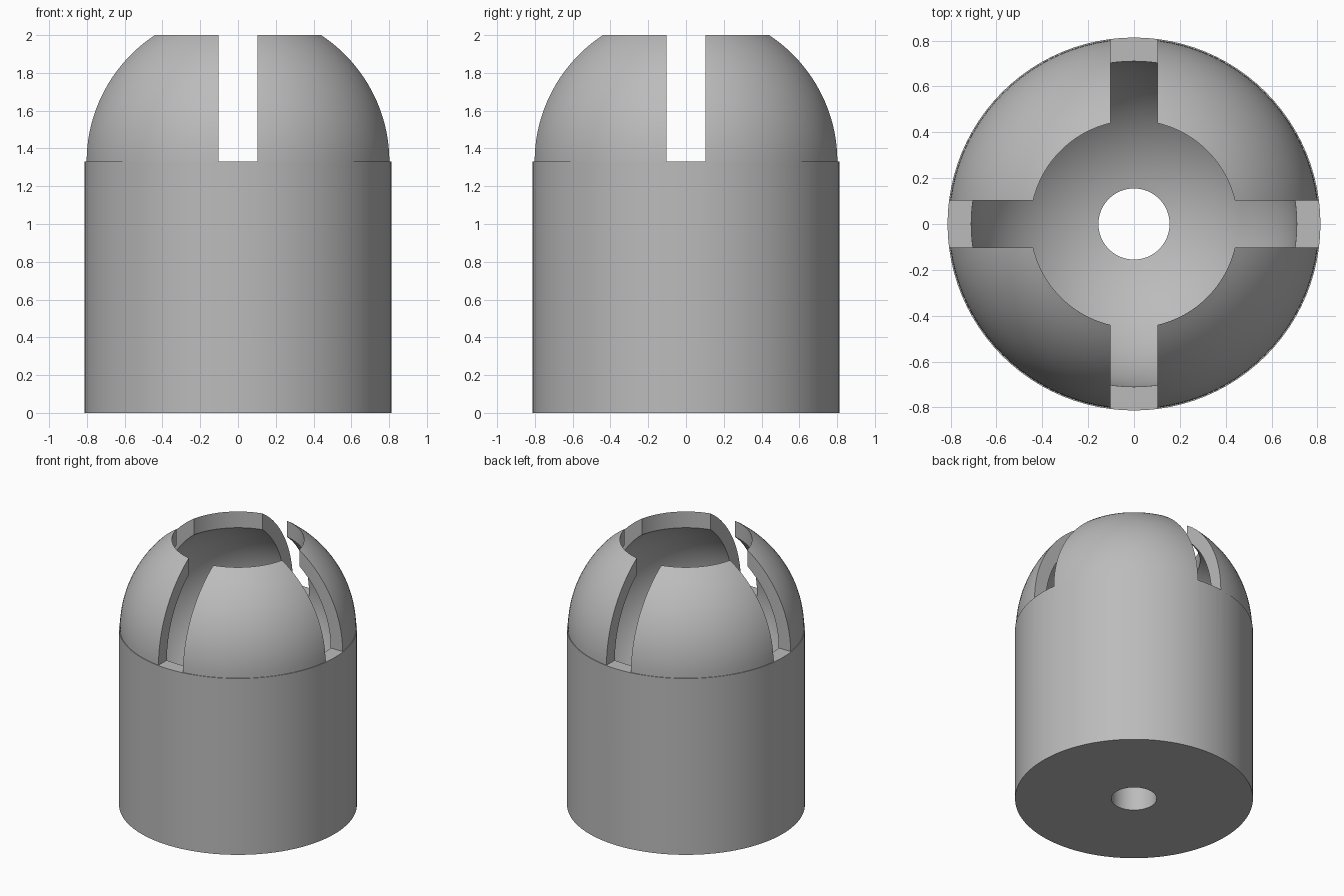
import bpy, bmesh, math
from mathutils import Matrix

if "Cube" in bpy.data.objects:
    bpy.data.objects.remove(bpy.data.objects["Cube"])

BODY_R, DOME_R, CAVITY_R = 0.813, 0.808, 0.71
HOLE_R, SLOT_W = 0.155, 0.204
SPRING_Z, TOP_Z = 1.33, 2.0
STEPS, SIDES = 20, 96


def arc(radius, start, end, steps):
    """Points (r, z) on a circle about the dome centre, angles from the horizontal."""
    angles = [start + (end - start) * i / steps for i in range(steps + 1)]
    return [(radius * math.cos(a), SPRING_Z + radius * math.sin(a)) for a in angles]


def add_object(name, bm):
    mesh = bpy.data.meshes.new(name)
    bm.to_mesh(mesh)
    bm.free()
    obj = bpy.data.objects.new(name, mesh)
    bpy.context.collection.objects.link(obj)
    return obj


# Wall cross-section: domed outside, open top, spherical cavity, drilled base
top_angle = math.asin((TOP_Z - SPRING_Z) / DOME_R)
rim_r = DOME_R * math.cos(top_angle)
profile = [(HOLE_R, 0), (BODY_R, 0), (BODY_R, SPRING_Z)]
profile += arc(DOME_R, 0, top_angle, STEPS)
profile += arc(CAVITY_R, math.acos(rim_r / CAVITY_R),
               -math.acos(HOLE_R / CAVITY_R), 2 * STEPS)

# Turn the section around the vertical axis
bm = bmesh.new()
verts = [bm.verts.new((r, 0, z)) for r, z in profile]
edges = [bm.edges.new((v, verts[(i + 1) % len(verts)])) for i, v in enumerate(verts)]
bmesh.ops.spin(bm, geom=verts + edges, cent=(0, 0, 0), axis=(0, 0, 1),
               angle=math.tau, steps=SIDES, use_merge=True)
bmesh.ops.remove_doubles(bm, verts=bm.verts, dist=0.0001)
bmesh.ops.recalc_face_normals(bm, faces=bm.faces)
body = add_object("domed_body", bm)

# Crossed slots through the dome
cutters = []
for name, size in (("slot_cutter_x", (3, SLOT_W, 1)), ("slot_cutter_y", (SLOT_W, 3, 1))):
    bm = bmesh.new()
    bmesh.ops.create_cube(bm, size=1, matrix=Matrix.Translation((0, 0, SPRING_Z + 0.5))
                          @ Matrix.Diagonal((*size, 1)))
    cutter = add_object(name, bm)
    cutter.hide_render = True
    cutters.append(cutter)
    mod = body.modifiers.new(name, "BOOLEAN")
    mod.operation, mod.solver, mod.object = "DIFFERENCE", "EXACT", cutter

# Bake the cuts and drop the cutters
depsgraph = bpy.context.evaluated_depsgraph_get()
cut_mesh = bpy.data.meshes.new_from_object(body.evaluated_get(depsgraph))
body.modifiers.clear()
body.data = cut_mesh
for cutter in cutters:
    bpy.data.objects.remove(cutter)

# Plain grey material
grey = bpy.data.materials.new("plain_grey")
grey.use_nodes = True
colour = (0.5, 0.5, 0.5, 1)
grey.diffuse_color = colour
grey.node_tree.nodes["Principled BSDF"].inputs["Base Color"].default_value = colour
body.data.materials.clear()
body.data.materials.append(grey)

# Smooth curved walls, crisp edges
bpy.ops.object.select_all(action="DESELECT")
body.select_set(True)
bpy.context.view_layer.objects.active = body
bpy.ops.object.shade_smooth_by_angle(angle=math.radians(30))
